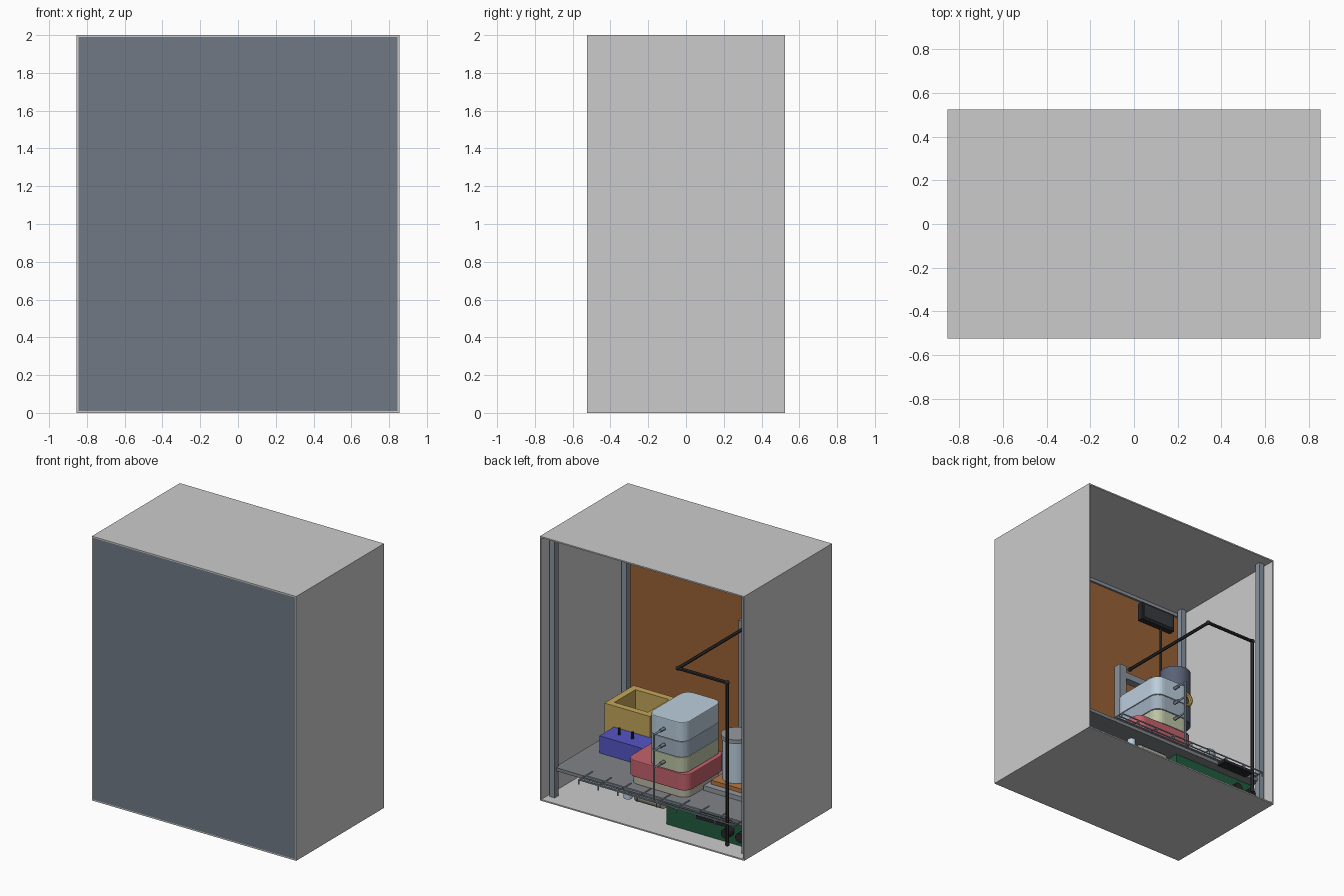
import bpy, math
from mathutils import Vector

if "Cube" in bpy.data.objects:
    bpy.data.objects.remove(bpy.data.objects["Cube"])

mats = {}

def paint(ob, col):
    if col is None:
        return ob
    if col not in mats:
        m = bpy.data.materials.new("paint_%d" % len(mats))
        m.diffuse_color = (*col, 1)
        m.use_nodes = True
        m.node_tree.nodes["Principled BSDF"].inputs["Base Color"].default_value = m.diffuse_color
        mats[col] = m
    ob.data.materials.append(mats[col])
    return ob

def box(name, x, y, z, col=None, bevel=0.0, vertical_round=0.0):
    """Box from (min, max) ranges."""
    r = (x, y, z)
    bpy.ops.mesh.primitive_cube_add(size=1, location=[(a + b) / 2 for a, b in r])
    ob = bpy.context.object
    ob.name = name
    d = [b - a for a, b in r]
    for v in ob.data.vertices:
        v.co = [c * s for c, s in zip(v.co, d)]
    if vertical_round:
        attr = ob.data.attributes.new("bevel_weight_edge", 'FLOAT', 'EDGE')
        for e in ob.data.edges:
            a, b = (ob.data.vertices[i].co for i in e.vertices)
            attr.data[e.index].value = 1.0 if abs(a.z - b.z) > 1e-5 else 0.0
        m = ob.modifiers.new("round_corners", 'BEVEL')
        m.limit_method, m.width, m.segments = 'WEIGHT', vertical_round, 6
    if bevel:
        m = ob.modifiers.new("soft_edges", 'BEVEL')
        m.width, m.segments, m.limit_method = bevel, 2, 'ANGLE'
    return paint(ob, col)

def rod(name, a, b, r, col=None, sides=12):
    """Cylinder between two points."""
    a, b = Vector(a), Vector(b)
    d = b - a
    bpy.ops.mesh.primitive_cylinder_add(vertices=sides, radius=r, depth=d.length, location=(a + b) / 2)
    ob = bpy.context.object
    ob.name = name
    ob.rotation_mode = 'QUATERNION'
    ob.rotation_quaternion = d.to_track_quat('Z', 'Y')
    bpy.ops.object.shade_smooth_by_angle()
    return paint(ob, col)

STEEL = (0.25, 0.29, 0.34)
BLACK = (0.02, 0.02, 0.022)
WIRE = (0.3, 0.38, 0.46)
ICE = (0.5, 0.62, 0.72)
GOLD = (0.55, 0.38, 0.1)
X, Y, H, T = 0.855, 0.525, 2.0, 0.01

# Cabinet shell, open at the back
box("floor_panel", (-X, X), (-Y, Y), (0, T))
box("roof_panel", (-X, X), (-Y, Y), (H - T, H))
for s, side in ((-1, "left"), (1, "right")):
    box(side + "_wall", sorted((s * X, s * (X - T))), (-Y, Y), (T, H - T))
box("front_panel", (-X + T, X - T), (-Y, -Y + 0.012), (T, H - T), (0.16, 0.19, 0.23))
box("front_lining", (-0.84, 0.84), (-0.512, -0.495), (T, 1.97), (0.32, 0.12, 0.035))
box("front_header", (-0.84, 0.84), (-0.51, -0.48), (1.965, 1.99), STEEL)

# Corner posts as angle profiles
for sx in (-1, 1):
    for sy in (-1, 1):
        x, y = sx * 0.805, sy * 0.43
        box("corner_post", (x - 0.022, x + 0.022), (y - 0.022, y + 0.022), (T, 1.99), STEEL)

# Low shelf
box("shelf", (-0.8, 0.8), (-0.44, 0.43), (0.205, 0.23), (0.22, 0.23, 0.25))

# Yellow open bin
bx, by, bz, w = (0.38, 0.76), (-0.46, -0.11), (0.23, 0.52), 0.05
box("bin_floor", bx, by, (0.23, 0.27), GOLD)
box("bin_back", bx, (by[1] - w, by[1]), bz, GOLD)
box("bin_front", bx, (by[0], by[0] + w), bz, GOLD)
box("bin_left", (bx[0], bx[0] + w), (by[0] + w, by[1] - w), bz, GOLD)
box("bin_right", (bx[1] - w, bx[1]), (by[0] + w, by[1] - w), bz, GOLD)

# Blue battery with two terminals
box("battery", (0.3, 0.68), (-0.13, 0.064), (0.23, 0.36), (0.09, 0.09, 0.55))
for x in (0.47, 0.58):
    rod("battery_terminal", (x, -0.03, 0.36), (x, -0.03, 0.41), 0.01, BLACK)

# Stack of rounded containers
box("stack_base", (-0.24, 0.24), (-0.1, 0.335), (0.23, 0.29), (0.5, 0.48, 0.38), 0.004, 0.07)
box("red_container", (-0.255, 0.255), (-0.115, 0.35), (0.29, 0.415), (0.55, 0.12, 0.15), 0.006, 0.07)
for i, (z0, z1, c) in enumerate(((0.415, 0.53, (0.5, 0.55, 0.38)), (0.53, 0.65, (0.35, 0.43, 0.52)), (0.65, 0.8, ICE))):
    box("container_%d" % (i + 1), (-0.23, 0.08), (-0.11, 0.347), (z0 + 0.003, z1), c, 0.006, 0.07)

# Tanks under the shelf
rod("small_bottle", (0.275, 0.3, 0.09), (0.275, 0.3, 0.205), 0.03, ICE, 20)
rod("under_tank", (-0.02, 0.28, 0.14), (0.2, 0.28, 0.14), 0.06, (0.5, 0.48, 0.38), 20)

# Green drawer unit with black knobs
box("green_unit", (-0.8, -0.09), (0.0, 0.36), (0.01, 0.2), (0.015, 0.11, 0.05))
for x in (-0.62, -0.74):
    rod("unit_knob", (x, 0.36, 0.1), (x, 0.42, 0.1), 0.035, BLACK, 20)

# Jar on a tile and platform
box("jar_platform", (-0.62, -0.25), (-0.2, 0.15), (0.23, 0.265), (0.3, 0.32, 0.35))
box("jar_tile", (-0.54, -0.28), (-0.15, 0.1), (0.265, 0.295), (0.45, 0.18, 0.06))
rod("jar", (-0.4, -0.03, 0.295), (-0.4, -0.03, 0.6), 0.095, ICE, 32)
rod("jar_lid", (-0.4, -0.03, 0.6), (-0.4, -0.03, 0.63), 0.105, (0.3, 0.32, 0.35), 32)
rod("canister", (-0.66, 0.0, 0.23), (-0.66, 0.0, 0.58), 0.075, (0.4, 0.44, 0.47), 24)

# Dark drum with a gold gauge ring
rod("drum", (-0.55, -0.2, 0.85), (-0.55, -0.2, 1.28), 0.11, (0.1, 0.12, 0.18), 32)
rod("drum_stand", (-0.55, -0.2, 0.23), (-0.55, -0.2, 0.85), 0.03, STEEL)
bpy.ops.mesh.primitive_torus_add(location=(-0.53, -0.06, 1.0), rotation=(math.pi / 2, 0, 0),
                                 major_radius=0.045, minor_radius=0.016, major_segments=24, minor_segments=8)
ring = bpy.context.object
ring.name = "gauge_ring"
bpy.ops.object.shade_smooth_by_angle()
paint(ring, GOLD)

# Steel frame standing near the lining
for x in (-0.5, -0.21):
    box("frame_upright", (x - 0.03, x + 0.03), (-0.43, -0.37), (0.23, 1.3), STEEL)
for z in (0.8, 1.2):
    box("frame_rail", (-0.47, -0.24), (-0.43, -0.37), (z, z + 0.05), STEEL)

# Monitor on a pole
box("monitor", (-0.71, -0.41), (-0.45, -0.4), (1.77, 1.91), BLACK, 0.005)
box("monitor_screen", (-0.69, -0.43), (-0.4, -0.396), (1.79, 1.89), (0.04, 0.045, 0.05))
rod("monitor_pole", (-0.61, -0.43, 0.23), (-0.61, -0.43, 1.78), 0.009, BLACK)

# Black bent arm with ball joints
path = [(-0.688, 0.489, 0.07), (-0.688, 0.489, 1.29), (-0.277, 0.49, 1.29), (-0.277, -0.375, 1.29)]
for a, b in zip(path, path[1:]):
    rod("arm_tube", a, b, 0.012, BLACK)
for p in path:
    bpy.ops.mesh.primitive_uv_sphere_add(segments=16, ring_count=8, radius=0.017, location=p)
    joint = bpy.context.object
    joint.name = "arm_joint"
    bpy.ops.object.shade_smooth_by_angle()
    paint(joint, BLACK)

# Wire rack along the back edge of the shelf
for y, z in ((0.43, 0.235), (0.455, 0.225), (0.48, 0.225), (0.51, 0.235)):
    rod("rack_wire", (-0.76, y, z), (0.54, y, z), 0.005, WIRE, 8)
for i in range(9):
    x = -0.76 + i * 1.3 / 8
    rod("rack_crossbar", (x, 0.35, 0.235), (x, 0.512, 0.235), 0.005, WIRE, 8)
    rod("rack_drop", (x, 0.51, 0.235), (x, 0.51, 0.2), 0.005, WIRE, 8)
box("rack_tray", (-0.68, -0.42), (0.42, 0.5), (0.2, 0.222), BLACK)

# Hook stand
rod("hook_post", (-0.071, 0.483, 0.225), (-0.071, 0.483, 0.735), 0.008, WIRE)
for z in (0.73, 0.61, 0.48):
    rod("hook_arm", (-0.071, 0.483, z), (-0.071, 0.38, z), 0.007, WIRE)
    rod("hook_grip", (-0.071, 0.41, z), (-0.071, 0.365, z), 0.013, STEEL)
